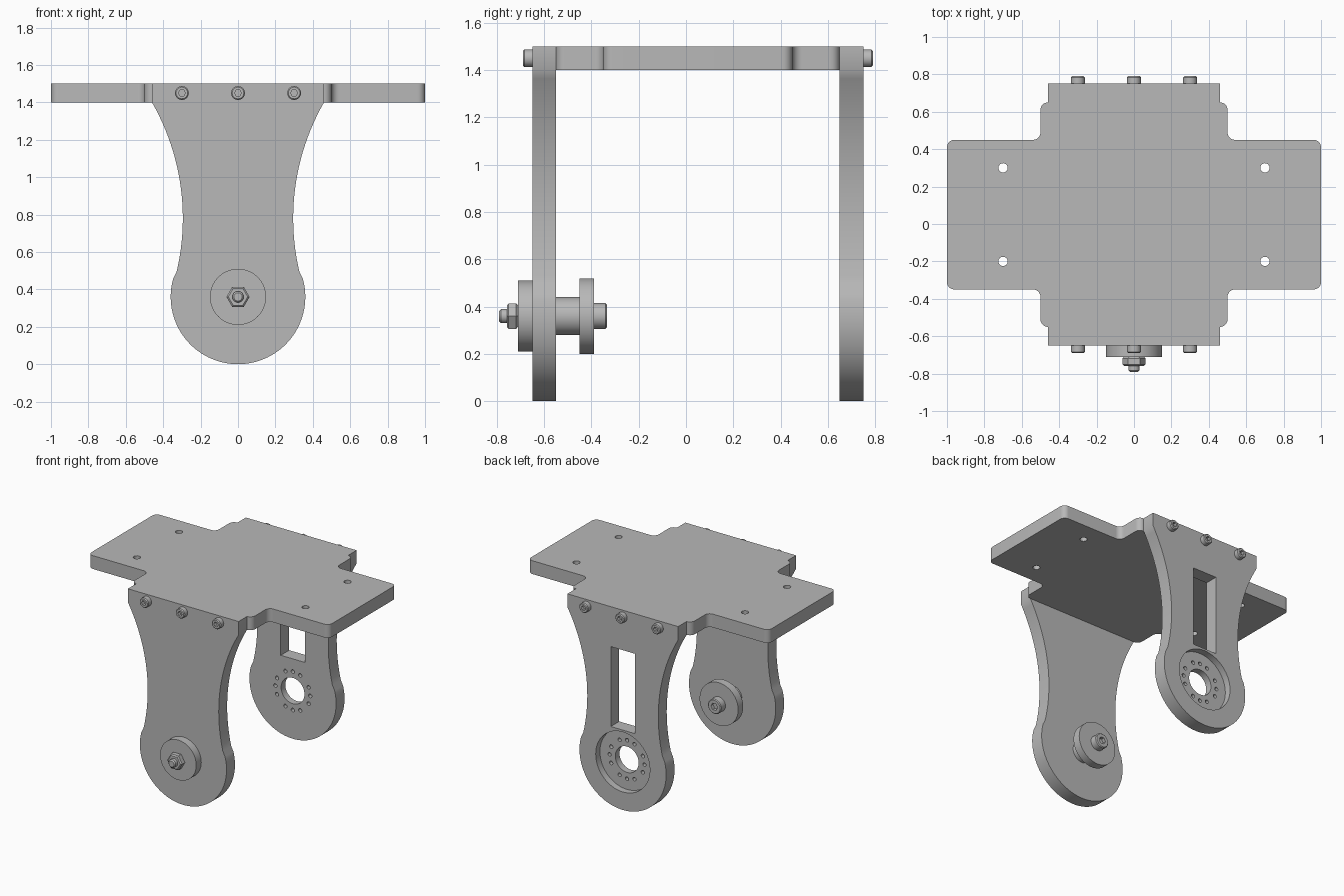
import bpy, bmesh
from math import sin, cos, asin, atan2, pi, radians, tau
from mathutils import Vector

if "Cube" in bpy.data.objects:
    bpy.data.objects.remove(bpy.data.objects["Cube"])

GREY = (0.48, 0.48, 0.48, 1)
metal = bpy.data.materials.new("plain_grey")
metal.use_nodes = True
metal.diffuse_color = GREY
metal.node_tree.nodes["Principled BSDF"].inputs["Base Color"].default_value = GREY

HUB_Z = 0.36


def finish(name, bm):
    bmesh.ops.recalc_face_normals(bm, faces=bm.faces)
    mesh = bpy.data.meshes.new(name)
    bm.to_mesh(mesh)
    bm.free()
    mesh.materials.append(metal)
    obj = bpy.data.objects.new(name, mesh)
    bpy.context.collection.objects.link(obj)
    return obj


def slab(name, outline, thickness):
    """Extrude a closed outline of 3D points along a vector."""
    bm = bmesh.new()
    face = bm.faces.new([bm.verts.new(p) for p in outline])
    extruded = bmesh.ops.extrude_face_region(bm, geom=[face])["geom"]
    moved = [v for v in extruded if isinstance(v, bmesh.types.BMVert)]
    bmesh.ops.translate(bm, verts=moved, vec=thickness)
    return finish(name, bm)


def turned(name, x, z, profile, sides=48):
    """Lathe a list of (y, radius) rings around an axis along y."""
    bm = bmesh.new()
    rings = [[bm.verts.new((x + r * cos(tau * i / sides), y, z + r * sin(tau * i / sides)))
              for i in range(sides)] for y, r in profile]
    for a, b in zip(rings, rings[1:]):
        for i in range(sides):
            j = (i + 1) % sides
            bm.faces.new((a[i], a[j], b[j], b[i]))
    bm.faces.new(rings[0])
    bm.faces.new(rings[-1])
    return finish(name, bm)


def cut(obj, *cutters):
    for cutter in cutters:
        bpy.context.view_layer.objects.active = obj
        mod = obj.modifiers.new("cut", 'BOOLEAN')
        mod.operation, mod.solver, mod.object = 'DIFFERENCE', 'EXACT', cutter
        bpy.ops.object.modifier_apply(modifier=mod.name)
        bpy.data.objects.remove(cutter)


def rounded(corners, radius, steps=8):
    """Round every right-angled corner of a 2D outline that is flagged."""
    points = []
    for i, (x, y, soft) in enumerate(corners):
        p = Vector((x, y))
        if not soft:
            points.append(p)
            continue
        before = (Vector(corners[i - 1][:2]) - p).normalized() * radius
        after = (Vector(corners[(i + 1) % len(corners)][:2]) - p).normalized() * radius
        for k in range(steps + 1):
            t = k / steps * pi / 2
            points.append(p + before * (1 - sin(t)) + after * (1 - cos(t)))
    return points


# Cross-shaped top plate with four mounting holes
half = [(0.5, -0.6), (0.5, -0.4), (1, -0.4), (1, 0.4), (0.5, 0.4), (0.5, 0.6)]
corners = [(x, y, True) for x, y in half] + [(-x, y, True) for x, y in reversed(half)]
plate = slab("top_plate", [(p.x, p.y + 0.05, 1.4) for p in rounded(corners, 0.04)], (0, 0, 0.1))
for x in (-0.7, 0.7):
    for y in (-0.2, 0.3):
        hole = [(x + 0.025 * cos(tau * i / 24), y + 0.025 * sin(tau * i / 24), 1.3) for i in range(24)]
        cut(plate, slab("hole_cutter", hole, (0, 0, 0.3)))


# Waisted legs: round foot flowing into a concave arc and a square top
def leg(name, y):
    waist_r, cx, cz = 1.247, 1.542, 0.78
    tangent = atan2(cz - HUB_Z, cx)
    side = []
    for i in range(33):
        a = -pi / 2 + (tangent + pi / 2) * i / 32
        side.append((HUB_Z * cos(a), HUB_Z + HUB_Z * sin(a)))
    top = asin(0.62 / waist_r)
    for i in range(1, 25):
        a = pi + tangent - (tangent + top) * i / 24
        side.append((cx + waist_r * cos(a), cz + waist_r * sin(a)))
    side.append((0.46, 1.5))
    outline = side + [(-x, z) for x, z in reversed(side[1:])]
    return slab(name, [(x, y, z) for x, z in outline], (0, 0.1, 0))


front_leg = leg("front_leg", -0.65)
back_leg = leg("back_leg", 0.65)

# Back leg: slot, outer recess, shaft hole and four groups of three small holes
slot = [(-0.1, 0.6, 0.6), (0.1, 0.6, 0.6), (0.1, 0.6, 1.2), (-0.1, 0.6, 1.2)]
cut(back_leg,
    slab("slot_cutter", slot, (0, 0.2, 0)),
    turned("recess_cutter", 0, HUB_Z, [(0.7, 0.225), (0.8, 0.225)], 64),
    turned("shaft_cutter", 0, HUB_Z, [(0.6, 0.097), (0.8, 0.097)]))
for quarter in range(4):
    for offset in (-25, 0, 25):
        a = radians(quarter * 90 + offset)
        cut(back_leg, turned("pin_cutter", 0.145 * cos(a), HUB_Z + 0.145 * sin(a),
                             [(0.6, 0.014), (0.8, 0.014)], 16))


# Socket-head screws along both ends of the plate
def socket_head(name, x, z, base, tip, radius):
    d = 1 if tip > base else -1
    head = turned(name, x, z, [(base, radius), (tip - d * 0.006, radius), (tip, radius - 0.006)], 32)
    cut(head, turned("socket_cutter", x, z, [(tip - d * 0.025, radius * 0.5),
                                             (tip + d * 0.02, radius * 0.5)], 6))
    return head


for x, label in ((-0.3, "right"), (0, "middle"), (0.3, "left")):
    socket_head("front_screw_" + label, x, 1.45, -0.65, -0.69, 0.037)
    socket_head("back_screw_" + label, x, 1.45, 0.75, 0.79, 0.037)

# Pivot on the front leg: outer washer, nut, bolt end, sleeve, flange, bolt head
turned("outer_washer", 0, HUB_Z, [(-0.71, 0.15), (-0.65, 0.15)], 64)
turned("pivot_nut", 0, HUB_Z, [(-0.758, 0.052), (-0.75, 0.062), (-0.718, 0.062), (-0.71, 0.052)], 6)
turned("pivot_bolt_end", 0, HUB_Z, [(-0.79, 0.022), (-0.782, 0.03), (-0.74, 0.03)], 32)
turned("pivot_sleeve", 0, HUB_Z, [(-0.55, 0.08), (-0.45, 0.08)])
turned("pivot_flange", 0, HUB_Z, [(-0.45, 0.16), (-0.39, 0.16)], 64)
socket_head("pivot_bolt_head", 0, HUB_Z, -0.39, -0.335, 0.055)

# Smooth the curved walls while keeping hard edges
bpy.ops.object.select_all(action='DESELECT')
for obj in bpy.context.scene.objects:
    if obj.type == 'MESH' and metal.name in obj.data.materials:
        obj.select_set(True)
        bpy.context.view_layer.objects.active = obj
bpy.ops.object.shade_smooth_by_angle(angle=radians(30))
